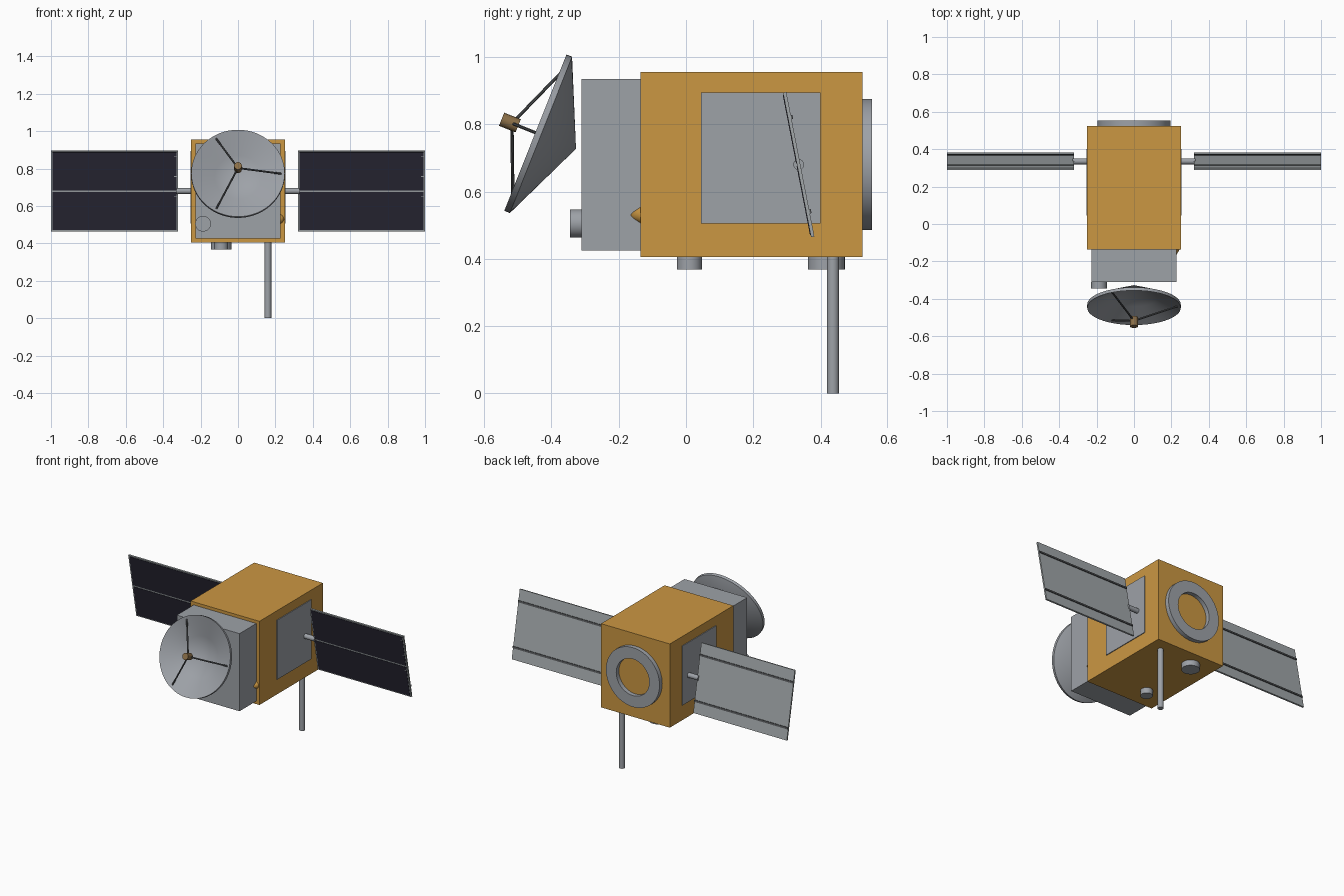
import bpy, bmesh, math
from mathutils import Matrix, Vector

cube = bpy.data.objects.get("Cube")
if cube:
    bpy.data.objects.remove(cube, do_unlink=True)


def material(name, rgb):
    m = bpy.data.materials.new(name)
    m.use_nodes = True
    m.diffuse_color = (*rgb, 1)
    m.node_tree.nodes["Principled BSDF"].inputs["Base Color"].default_value = (*rgb, 1)
    return m


GOLD = material("gold foil", (0.60, 0.31, 0.055))
GREY = material("light grey metal", (0.34, 0.36, 0.39))
BACK = material("panel grey", (0.36, 0.39, 0.40))
CELL = material("dark solar cell", (0.021, 0.020, 0.034))
DARK = material("dark grey rod", (0.09, 0.095, 0.10))
BROWN = material("bronze", (0.26, 0.16, 0.065))


def finish(bm, name, mat, matrix=Matrix(), smooth=False):
    bmesh.ops.recalc_face_normals(bm, faces=bm.faces)
    mesh = bpy.data.meshes.new(name)
    bm.to_mesh(mesh)
    bm.free()
    mesh.materials.append(mat)
    mesh.transform(matrix)
    ob = bpy.data.objects.new(name, mesh)
    bpy.context.collection.objects.link(ob)
    if smooth:
        bpy.ops.object.select_all(action='DESELECT')
        ob.select_set(True)
        bpy.context.view_layer.objects.active = ob
        bpy.ops.object.shade_smooth_by_angle(angle=math.radians(30))
    return ob


def box(name, lo, hi, mat, matrix=Matrix()):
    lo, hi = Vector(lo), Vector(hi)
    bm = bmesh.new()
    bmesh.ops.create_cube(bm, size=1)
    for v in bm.verts:
        v.co = (lo + hi) / 2 + v.co * (hi - lo)
    return finish(bm, name, mat, matrix)


def rod(name, a, b, r, mat, matrix=Matrix(), r2=None, sides=32):
    a, b = Vector(a), Vector(b)
    bm = bmesh.new()
    bmesh.ops.create_cone(bm, cap_ends=True, segments=sides, radius1=r,
                          radius2=r if r2 is None else r2, depth=(b - a).length)
    turn = (b - a).to_track_quat('Z', 'Y').to_matrix().to_4x4()
    bm.transform(Matrix.Translation((a + b) / 2) @ turn)
    return finish(bm, name, mat, matrix, True)


def lathe(name, profile, mat, matrix, sides=64):
    """Spin (radius, height) points round local z."""
    bm = bmesh.new()
    verts = [bm.verts.new((r, 0, z)) for r, z in profile]
    edges = [bm.edges.new(p) for p in zip(verts, verts[1:])]
    bmesh.ops.spin(bm, geom=verts + edges, cent=(0, 0, 0), axis=(0, 0, 1),
                   angle=math.tau, steps=sides, use_duplicate=False)
    bmesh.ops.remove_doubles(bm, verts=bm.verts, dist=0.0001)
    return finish(bm, name, mat, matrix, True)


# Main body and front equipment box
box("main_body", (-0.25, -0.135, 0.405), (0.25, 0.525, 0.955), GOLD)
box("front_box", (-0.228, -0.31, 0.425), (0.228, -0.135, 0.935), GREY)
rod("front_sensor", (-0.187, -0.31, 0.505), (-0.187, -0.345, 0.505), 0.042, GREY)
rod("thruster_cone", (0.22, -0.135, 0.53), (0.22, -0.177, 0.53), 0.025, GOLD, r2=0)

# Docking ring on the back
lathe("back_ring", [(0.12, 0), (0.195, 0), (0.195, 0.028), (0.12, 0.028), (0.12, 0)],
      GREY, Matrix.Translation((0, 0.525, 0.68)) @ Matrix.Rotation(-math.pi / 2, 4, 'X'))

# Underside mast and sensors
rod("mast", (0.16, 0.437, 0), (0.16, 0.437, 0.405), 0.018, GREY, sides=16)
rod("small_sensor", (-0.09, 0.01, 0.368), (-0.09, 0.01, 0.405), 0.037, GREY)
rod("large_sensor", (-0.09, 0.417, 0.368), (-0.09, 0.417, 0.405), 0.055, GREY)

# Solar wings, tilted about their axles
tilt = Matrix.Translation((0, 0.335, 0.68)) @ Matrix.Rotation(math.radians(11), 4, 'X')
for side, s in (("left", 1), ("right", -1)):
    box(side + "_radiator", (s * 0.25, 0.045, 0.505), (s * 0.255, 0.40, 0.895), GREY)
    rod(side + "_axle", (s * 0.25, 0.335, 0.68), (s * 0.33, 0.335, 0.68), 0.016, GREY, sides=16)
    x0, x1 = sorted((s * 0.32, s * 1.0))
    box(side + "_wing", (x0, -0.005, -0.219), (x1, 0.005, 0.219), BACK, tilt)
    for half, k in (("upper", 1), ("lower", -1)):
        z0, z1 = sorted((k * 0.005, k * 0.212))
        box(f"{side}_{half}_cells", (x0 + 0.008, -0.007, z0), (x1 - 0.008, -0.004, z1), CELL, tilt)
        box(f"{side}_{half}_rail", (x0, 0.004, k * 0.143 - 0.006),
            (x1, 0.010, k * 0.143 + 0.006), DARK, tilt)
    for i, z in enumerate((-0.03, 0.08, 0.188)):
        box(f"{side}_contact_{i}", (x1 - 0.022, -0.008, z - 0.002),
            (x1 - 0.008, -0.006, z + 0.002), BACK, tilt)

# Dish antenna: local z points forward and up, apex at the origin
aim = Vector((0, -0.93, 0.37)).to_track_quat('Z', 'X').to_matrix().to_4x4()
right = Vector((1, 0, 0))
up = Vector((0, 0.37, 0.93))
axis = Vector((0, -0.93, 0.37)).normalized()
apex = Vector((0, -0.327, 0.727))
lathe("dish", [(0, 0), (0.25, 0.112), (0.25, 0.13), (0.125, 0.073), (0, 0.02)],
      GREY, Matrix.Translation(apex) @ aim)
rod("feed_horn", apex + axis * 0.185, apex + axis * 0.238, 0.021, BROWN, sides=16)
for i in range(3):
    a = math.tau * i / 3
    rim = apex + axis * 0.122 + (right * math.cos(a) + up * math.sin(a)) * 0.232
    rod(f"feed_strut_{i}", rim, apex + axis * 0.205, 0.005, DARK, sides=8)
